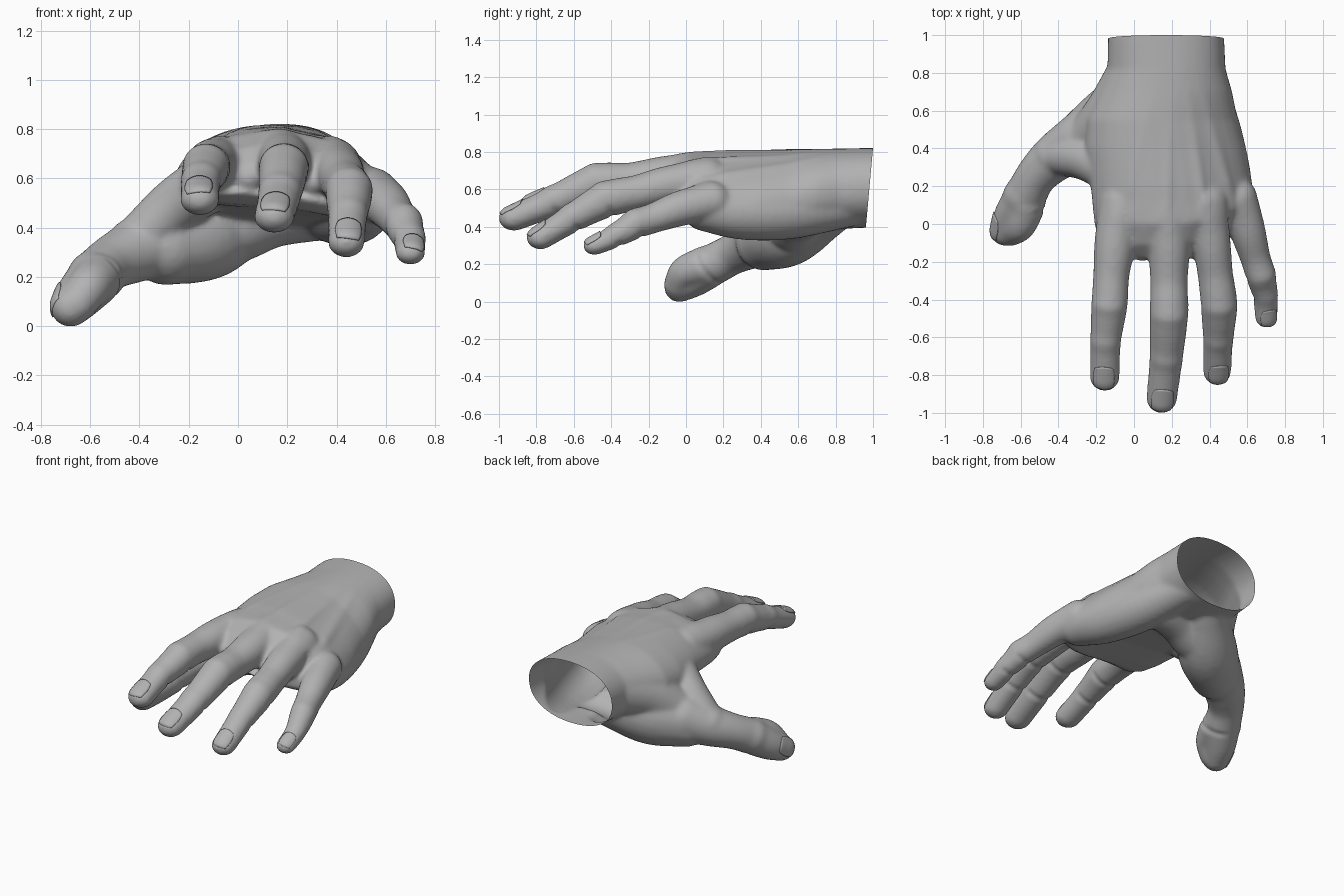
import bpy, bmesh, math
from mathutils import Vector
from mathutils.bvhtree import BVHTree

if "Cube" in bpy.data.objects:
    bpy.data.objects.remove(bpy.data.objects["Cube"], do_unlink=True)

skin = bpy.data.materials.new("plain grey")
skin.use_nodes = True
GREY = (0.45, 0.45, 0.45, 1)
skin.diffuse_color = GREY
skin.node_tree.nodes["Principled BSDF"].inputs["Base Color"].default_value = GREY


def add_object(name, mesh):
    ob = bpy.data.objects.new(name, mesh)
    bpy.context.collection.objects.link(ob)
    if not mesh.materials:
        mesh.materials.append(skin)
    return ob


def spline(points, steps=7):
    """Smooth path through (x, y, z, radius) points."""
    p = [Vector(q) for q in points]
    p = [2 * p[0] - p[1]] + p + [2 * p[-1] - p[-2]]
    out = []
    for a, b, c, d in zip(p, p[1:], p[2:], p[3:]):
        for i in range(steps):
            t = i / steps
            out.append(0.5 * (2 * b + (c - a) * t + (2 * a - 5 * b + 4 * c - d) * t * t
                              + (3 * b - a - 3 * c + d) * t ** 3))
    return out + [p[-2]]


def flesh(bm, points, flat=0):
    """Rounded limb made of closely spaced balls, flattened towards its end."""
    path = spline(points)
    for i, q in enumerate(path):
        squash = 1 - flat * max(0, i / (len(path) - 1) - 0.6) / 0.4
        ball = bmesh.ops.create_icosphere(bm, subdivisions=3, radius=q[3] + 0.003)
        bmesh.ops.scale(bm, verts=ball["verts"], vec=(1, 1, squash))
        bmesh.ops.translate(bm, verts=ball["verts"], vec=q.to_3d())


# Digits: path with radii, then the direction the nail faces
digits = {
    "index": ([(-.07, .12, .66, .11), (-.10, -.1, .66, .108), (-.12, -.27, .655, .094),
               (-.13, -.43, .645, .094), (-.15, -.62, .59, .08), (-.155, -.805, .522, .078)],
              (-.1, -.1, 1)),
    "middle": ([(.17, .12, .69, .115), (.185, -.1, .675, .11), (.185, -.3, .65, .098),
                (.185, -.48, .64, .1), (.17, -.71, .54, .087), (.147, -.92, .452, .08)],
               (.1, 0, 1)),
    "ring": ([(.38, .12, .66, .11), (.41, -.1, .63, .1), (.43, -.26, .59, .092),
              (.45, -.43, .55, .095), (.445, -.61, .45, .079), (.44, -.778, .347, .073)],
             (.18, 0, 1)),
    "little": ([(.55, .14, .545, .1), (.6, -.03, .505, .093), (.64, -.17, .455, .079),
                (.67, -.27, .42, .077), (.695, -.38, .355, .064), (.70, -.49, .305, .059)],
               (.4, 0, 1)),
    "thumb": ([(-.28, .44, .37, .15), (-.42, .35, .31, .125), (-.52, .25, .26, .107),
               (-.58, .14, .20, .108), (-.64, .05, .135, .097), (-.68, -.035, .085, .08)],
              (-.8, .45, .4)),
}

bm = bmesh.new()
for name, (path, _) in digits.items():
    flesh(bm, path, 0 if name == "thumb" else 0.18)

# Thumb ball, thumb web, thumb tip pad
flesh(bm, [(.12, .84, .54, .12), (.03, .72, .46, .135), (-.12, .55, .38, .18), (-.29, .42, .33, .155)])
flesh(bm, [(-.40, .36, .36, .1), (-.25, .34, .5, .11), (-.1, .27, .6, .12)])
flesh(bm, [(-.57, .1, .2, .1), (-.605, 0, .165, .086), (-.655, -.04, .1, .076)])
# Slope from the back of the wrist to the thumb
flesh(bm, [(.0, .78, .6, .15), (-.12, .57, .52, .15), (-.26, .43, .4, .13), (-.42, .36, .33, .115)])
# Outer heel and middle of the palm
flesh(bm, [(.31, .86, .53, .125), (.40, .55, .49, .148), (.47, .3, .48, .14), (.52, .1, .5, .115)])
flesh(bm, [(.0, .58, .43, .16), (.13, .6, .47, .145), (.28, .62, .49, .14), (.38, .6, .5, .14)])
# Skin between the fingers
flesh(bm, [(.04, .0, .63, .1), (.043, -.14, .61, .055)])
flesh(bm, [(.3, .0, .63, .1), (.305, -.13, .59, .05)])

# Palm and wrist: arched sections (y, centre x, half width, centre z, half height, arch, tilt)
sections = [(1.15, .17, .308, .617, .213, 0, 0), (.97, .17, .308, .615, .213, 0, 0),
            (.82, .172, .313, .61, .215, .01, 0), (.7, .165, .355, .61, .213, .03, -.01),
            (.55, .15, .4, .615, .205, .06, -.03), (.4, .165, .425, .625, .19, .08, -.04),
            (.2, .195, .425, .637, .172, .09, -.05), (0, .21, .42, .635, .158, .1, -.05),
            (-.11, .2, .38, .612, .125, .09, -.05), (-.18, .2, .33, .6, .065, .08, -.04)]
COUNT = 40
rings = []
for y, cx, hw, cz, hh, arch, tilt in sections:
    ring = []
    for i in range(COUNT):
        a = math.tau * i / COUNT
        u = math.copysign(abs(math.cos(a)) ** 0.9, math.cos(a))
        v = math.copysign(abs(math.sin(a)) ** 0.9, math.sin(a))
        back = 0.14 * max(0, u) ** 2 if y < 0.1 else 0
        ring.append(bm.verts.new((cx + hw * u, y + back, cz + hh * v - arch * u * u + tilt * u)))
    rings.append(ring)
for r, s in zip(rings, rings[1:]):
    for i in range(COUNT):
        j = (i + 1) % COUNT
        bm.faces.new((r[i], r[j], s[j], s[i]))
bm.faces.new(list(reversed(rings[0])))
bm.faces.new(rings[-1])
bmesh.ops.recalc_face_normals(bm, faces=bm.faces)

# Fuse all volumes into one soft skin
raw = bpy.data.meshes.new("hand_volumes")
bm.to_mesh(raw)
bm.free()
temp = add_object("hand_volumes", raw)
fuse = temp.modifiers.new("fuse", "REMESH")
fuse.mode = "VOXEL"
fuse.voxel_size = 0.012
soft = temp.modifiers.new("soften", "SMOOTH")
soft.factor = 0.5
soft.iterations = 14
bpy.context.view_layer.update()
graph = bpy.context.evaluated_depsgraph_get()
skin_mesh = bpy.data.meshes.new_from_object(temp.evaluated_get(graph))
bpy.data.objects.remove(temp, do_unlink=True)

bm = bmesh.new()
bm.from_mesh(skin_mesh)
bm.normal_update()

# Knuckles and tendons on the back of the hand, creases under the joints
knuckles = [(-.06, .04, .005), (.17, .02, .008), (.38, .04, .014), (.53, .09, .012)]
creases = []
for name, (path, up) in digits.items():
    for k in (3,) if name == "thumb" else (3, 4):
        here = Vector(path[k]).to_3d()
        along = (Vector(path[k + 1]) - Vector(path[k - 1])).to_3d().normalized()
        creases.append((here, along, Vector(up).normalized(), path[k][3]))
moves = []
for v in bm.verts:
    shift = 0
    x, y, z = v.co
    if v.normal.z > 0.3 and z > 0.5 and -0.15 < y < 0.8:
        for kx, ky, height in knuckles:
            shift += 0.008 * math.exp(-((x - kx) ** 2 + (y - ky) ** 2) / 0.005)
            t = (y - ky) / 0.8
            if 0 < t < 0.9:
                line = kx + (0.22 - kx) * 0.7 * t
                fade = min(1, t * 6) * (1 - t / 0.9)
                shift += height * fade * math.exp(-((x - line) / 0.03) ** 2)
    for here, along, up, radius in creases:
        off = v.co - here
        if off.length < radius * 1.5:
            side = v.normal.dot(up)
            d = off.dot(along)
            if side < 0:
                shift -= 0.007 * min(1, -2 * side) * math.exp(-(d / 0.018) ** 2)
            else:
                shift += 0.007 * side * math.exp(-(d / 0.04) ** 2)
    moves.append(v.normal * shift)
for v, m in zip(bm.verts, moves):
    v.co += m

# Open the wrist with a slightly slanted cut
bmesh.ops.bisect_plane(bm, geom=bm.verts[:] + bm.edges[:] + bm.faces[:],
                       plane_co=(0, 1, .83), plane_no=(0, 1, -.09), clear_outer=True)
floor = min(v.co.z for v in bm.verts)
bmesh.ops.translate(bm, verts=bm.verts, vec=(0, 0, -floor))
for f in bm.faces:
    f.smooth = True
    f.material_index = 0
tree = BVHTree.FromBMesh(bm)
bm.to_mesh(skin_mesh)
bm.free()
skin_mesh.materials.clear()
skin_mesh.name = "hand_skin"
add_object("hand", skin_mesh)


def make_nail(name, path, up):
    """Rounded plate laid onto the top of a fingertip."""
    tip = Vector(path[-1]).to_3d()
    radius = path[-1][3]
    along = (tip - Vector(path[-2]).to_3d()).normalized()
    up = Vector(up)
    up = (up - along * up.dot(along)).normalized()
    side = along.cross(up)
    n = 12
    nb = bmesh.new()
    grid = []
    for i in range(n + 1):
        row = []
        for j in range(n + 1):
            u, v = 2 * i / n - 1, 2 * j / n - 1
            a = u * math.sqrt(1 - 0.32 * v * v) * 0.72 * radius
            b = v * math.sqrt(1 - 0.32 * u * u) * 0.85 * radius
            p = tip + side * a + along * (b - 0.1 * radius)
            hit = tree.ray_cast(p + up * 0.2, -up)[0]
            row.append(nb.verts.new((hit or p) + up * 0.002))
        grid.append(row)
    for r, s in zip(grid, grid[1:]):
        for j in range(n):
            nb.faces.new((r[j], s[j], s[j + 1], r[j + 1])).smooth = True
    mesh = bpy.data.meshes.new(name)
    nb.to_mesh(mesh)
    nb.free()
    ob = add_object(name, mesh)
    plate = ob.modifiers.new("thickness", "SOLIDIFY")
    plate.thickness = 0.008
    plate.offset = 0


for digit, (path, up) in digits.items():
    make_nail(digit + "_nail", path, up)
